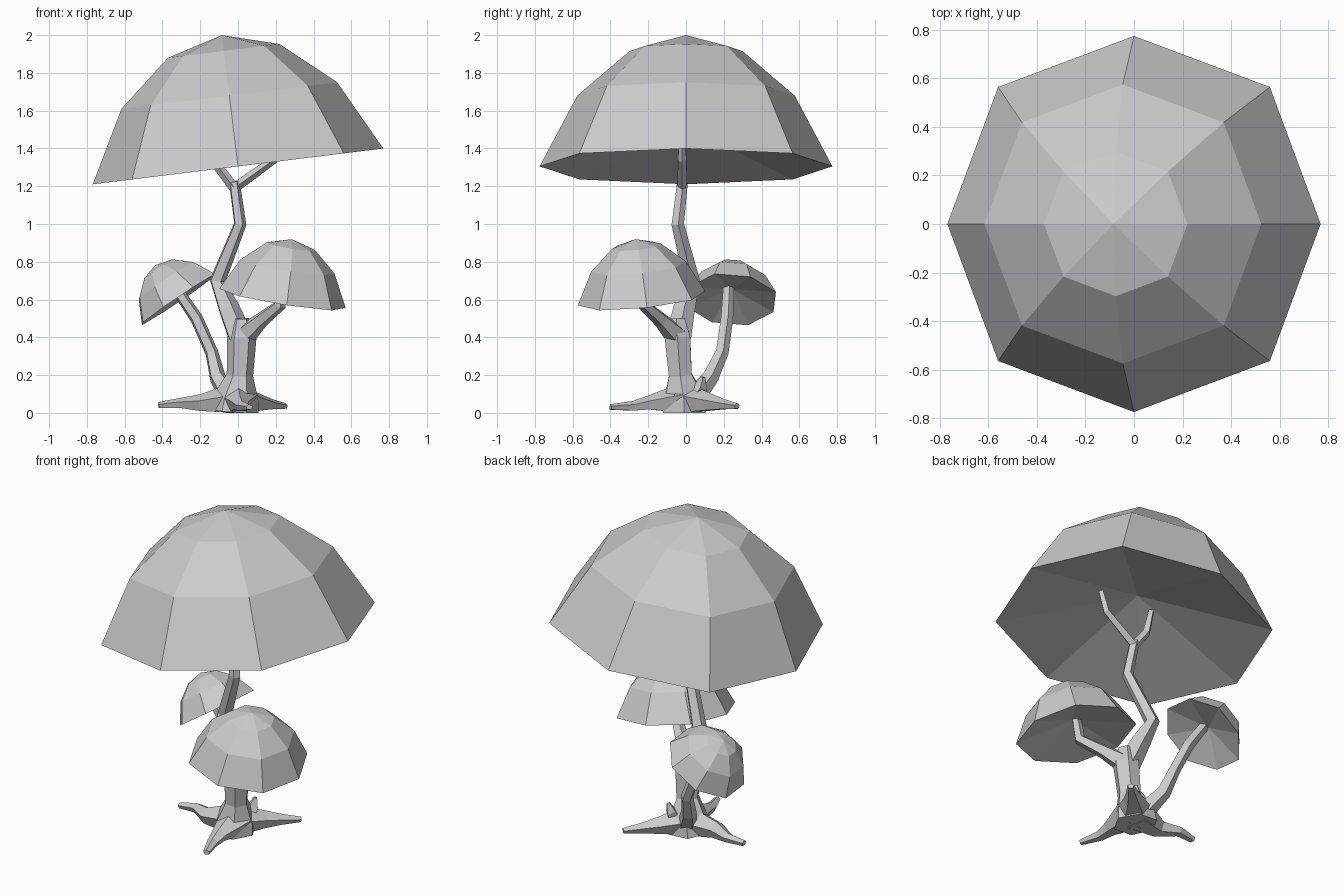
import bpy, bmesh
from math import sin, cos, pi
from mathutils import Vector

cube = bpy.data.objects.get("Cube")
if cube:
    bpy.data.objects.remove(cube)

grey = bpy.data.materials.new("plain_grey")
grey.use_nodes = True
GREY = (0.6, 0.6, 0.6, 1)
grey.diffuse_color = GREY
grey.node_tree.nodes["Principled BSDF"].inputs["Base Color"].default_value = GREY


def finish(name, bm):
    bmesh.ops.recalc_face_normals(bm, faces=bm.faces)
    mesh = bpy.data.meshes.new(name)
    bm.to_mesh(mesh)
    bm.free()
    mesh.materials.append(grey)
    obj = bpy.data.objects.new(name, mesh)
    bpy.context.collection.objects.link(obj)
    return obj


def bridge(bm, a, b):
    n = len(a)
    for i in range(n):
        j = (i + 1) % n
        bm.faces.new((a[i], a[j], b[j], b[i]))


def fan(bm, ring, tip):
    for i in range(len(ring)):
        bm.faces.new((ring[i], ring[(i + 1) % len(ring)], tip))


def canopy(name, centre, axis, radius, height, phase=0.0):
    """Eight-sided faceted dome with a hollow, cone-shaped underside."""
    bm = bmesh.new()
    up = Vector(axis).normalized()
    side = (Vector((1, 0, 0)) - up * up.x).normalized()
    front = up.cross(side)
    centre = Vector(centre)
    rings = []
    for r, h in ((1, 0), (0.742, 0.54), (0.384, 0.88)):
        ring = []
        for i in range(8):
            a = i * pi / 4 + phase
            rr = r * radius * (1.03 if i % 2 else 1)
            ring.append(bm.verts.new(centre + up * h * height
                                     + (side * cos(a) + front * sin(a)) * rr))
        rings.append(ring)
    bridge(bm, rings[0], rings[1])
    bridge(bm, rings[1], rings[2])
    fan(bm, rings[2], bm.verts.new(centre + up * height))
    fan(bm, rings[0], bm.verts.new(centre + up * height * 0.3))
    return finish(name, bm)


def limb(name, points, sides=5, flat=1.0):
    """Faceted tube through (x, y, z, radius) points."""
    bm = bmesh.new()
    path = [Vector(p[:3]) for p in points]
    last = len(path) - 1
    u, rings = None, []
    for k, p in enumerate(path):
        t = (path[min(k + 1, last)] - path[max(k - 1, 0)]).normalized()
        if u is None:
            u = Vector((0, 0, 1)) if abs(t.z) < 0.7 else Vector((1, 0, 0))
        u = (u - t * u.dot(t)).normalized()
        w = t.cross(u)
        ring = []
        for i in range(sides):
            a = 2 * pi * i / sides
            v = p + (u * cos(a) * flat + w * sin(a)) * points[k][3]
            v.z = max(v.z, 0.0)
            ring.append(bm.verts.new(v))
        rings.append(ring)
    for a, b in zip(rings, rings[1:]):
        bridge(bm, a, b)
    bm.faces.new(rings[0])
    bm.faces.new(rings[-1])
    return finish(name, bm)


# Canopies
canopy("large_canopy", (0, 0, 1.305), (-0.123, 0, 1), 0.775, 0.70)
canopy("front_canopy", (0.235, -0.235, 0.607), (0.16, -0.1, 1), 0.34, 0.318, 0.07)
canopy("back_canopy", (-0.315, 0.24, 0.60), (-0.675, 0.06, 1), 0.245, 0.22, pi / 8)

# Trunk and main stem
limb("trunk", [(-0.02, -0.01, 0, 0.13), (-0.01, -0.01, 0.08, 0.12),
               (0.01, -0.03, 0.2, 0.07), (0.02, -0.045, 0.4, 0.078),
               (0.02, -0.05, 0.5, 0.05)], 6)
limb("main_stem", [(0.01, -0.04, 0.4, 0.07), (-0.05, -0.01, 0.55, 0.06),
                   (-0.11, 0.03, 0.7, 0.045), (0.01, -0.045, 1.0, 0.035),
                   (-0.02, -0.02, 1.22, 0.03)])

# Forked twigs under the large canopy
limb("left_twig", [(-0.02, -0.02, 1.19, 0.027), (0.19, -0.02, 1.34, 0.022),
                   (0.23, -0.02, 1.46, 0.018)], 4)
limb("right_twig", [(-0.02, -0.02, 1.19, 0.027), (-0.11, -0.02, 1.31, 0.025),
                    (-0.15, -0.02, 1.48, 0.018)], 4)

# Stems of the small canopies
limb("front_stem", [(0.02, -0.04, 0.4, 0.065), (0.12, -0.13, 0.49, 0.042),
                    (0.22, -0.22, 0.57, 0.034), (0.235, -0.235, 0.71, 0.028)])
limb("back_stem", [(-0.03, 0.03, 0.06, 0.06), (-0.11, 0.13, 0.19, 0.045),
                   (-0.14, 0.19, 0.32, 0.036), (-0.22, 0.215, 0.5, 0.035),
                   (-0.35, 0.225, 0.69, 0.03)])

# Roots spreading over the ground, and a short stub
roots = {
    "right_root": [(-0.02, 0, 0.07, 0.11), (-0.2, -0.02, 0.05, 0.06),
                   (-0.31, 0.03, 0.05, 0.035), (-0.42, 0.02, 0.04, 0.022)],
    "front_root": [(0, -0.02, 0.07, 0.11), (0.01, -0.2, 0.05, 0.05),
                   (0.02, -0.28, 0.035, 0.035), (0.06, -0.4, 0.03, 0.02)],
    "back_root": [(0, 0, 0.07, 0.11), (0.1, 0.12, 0.055, 0.065),
                  (0.17, 0.19, 0.045, 0.04), (0.25, 0.27, 0.035, 0.02)],
}
for name, points in roots.items():
    limb(name, points, 5, 0.8)
limb("root_stub", [(0.04, 0.04, 0.08, 0.05), (0.05, 0.08, 0.14, 0.035),
                   (0.06, 0.09, 0.19, 0.012)], 4)
